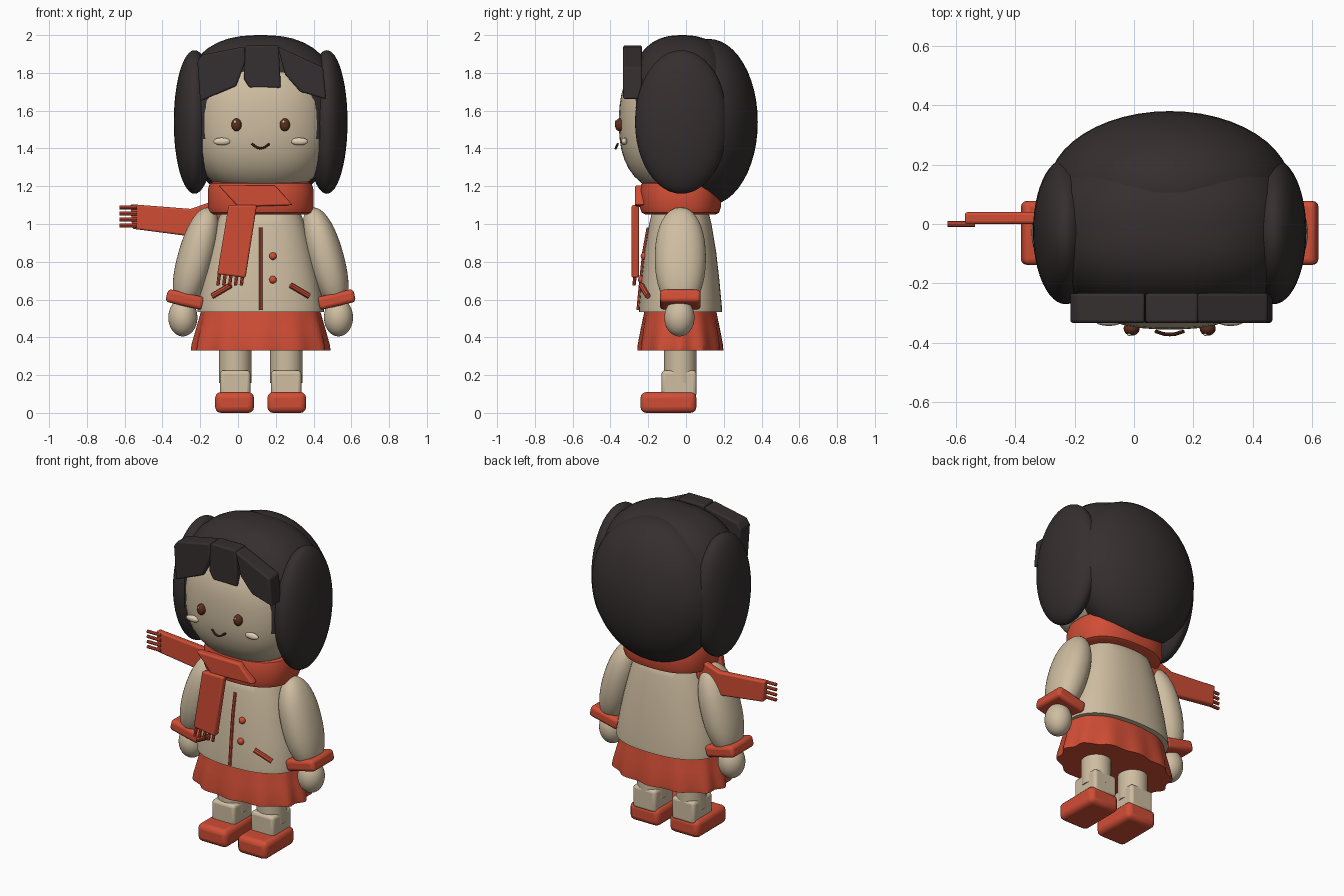
import bpy, bmesh, math
from mathutils import Matrix, Vector

if "Cube" in bpy.data.objects:
    bpy.data.objects.remove(bpy.data.objects["Cube"])

CX = 0.12      # the figure stands right of centre to balance the blowing scarf
CY = -0.03


def material(name, rgb):
    m = bpy.data.materials.new(name)
    m.diffuse_color = (*rgb, 1)
    m.use_nodes = True
    m.node_tree.nodes["Principled BSDF"].inputs["Base Color"].default_value = m.diffuse_color
    return m


CREAM = material("cream", (0.62, 0.51, 0.355))
RED = material("red", (0.63, 0.075, 0.036))
DARK = material("dark_hair", (0.036, 0.028, 0.029))
BROWN = material("brown", (0.11, 0.03, 0.012))
PALE = material("pale_cream", (0.74, 0.63, 0.46))


def finish(bm, name, mat, bevel=0.0, angle=40):
    bmesh.ops.recalc_face_normals(bm, faces=bm.faces)
    me = bpy.data.meshes.new(name)
    bm.to_mesh(me)
    bm.free()
    ob = bpy.data.objects.new(name, me)
    bpy.context.collection.objects.link(ob)
    me.materials.append(mat)
    bpy.ops.object.select_all(action='DESELECT')
    ob.select_set(True)
    bpy.context.view_layer.objects.active = ob
    bpy.ops.object.shade_smooth_by_angle(angle=math.radians(angle))
    if bevel:
        b = ob.modifiers.new("bevel", 'BEVEL')
        b.width, b.segments = bevel, 3
    return ob


def blob(name, mat, loc, radii, n=2.0, tilt=0.0, cut_z=None, seg=48):
    """Rounded form; n above 2 makes it boxier."""
    bm = bmesh.new()
    bmesh.ops.create_uvsphere(bm, u_segments=seg, v_segments=seg // 2, radius=1)
    for v in bm.verts:
        v.co /= sum(abs(c) ** n for c in v.co) ** (1 / n)
    bm.transform(Matrix.Translation(loc) @ Matrix.Rotation(tilt, 4, 'Y') @ Matrix.Diagonal((*radii, 1)))
    if cut_z is not None:
        r = bmesh.ops.bisect_plane(bm, geom=bm.verts[:] + bm.edges[:] + bm.faces[:],
                                   plane_co=(0, 0, cut_z), plane_no=(0, 0, -1), clear_outer=True)
        bmesh.ops.edgeloop_fill(bm, edges=[e for e in r['geom_cut'] if isinstance(e, bmesh.types.BMEdge)])
    return finish(bm, name, mat)


def box(name, mat, loc, size, bevel, tilt=0.0):
    bm = bmesh.new()
    bmesh.ops.create_cube(bm, size=1)
    bm.transform(Matrix.Translation(loc) @ Matrix.Rotation(tilt, 4, 'Y') @ Matrix.Diagonal((*size, 1)))
    return finish(bm, name, mat, bevel)


def plate(name, mat, outline, y0, y1, bevel=0.01):
    """Flat x-z outline given thickness between y0 and y1."""
    bm = bmesh.new()
    f = bm.faces.new([bm.verts.new((x, y0, z)) for x, z in outline])
    r = bmesh.ops.extrude_face_region(bm, geom=[f])
    for v in r['geom']:
        if isinstance(v, bmesh.types.BMVert):
            v.co.y = y1
    return finish(bm, name, mat, bevel, 30)


def lathe(name, mat, rings, n=2.0, folds=0, wave=0.0, seg=64, angle=40):
    """Stacked oval rings (z, rx, ry); folds ripple the lower rings."""
    bm = bmesh.new()
    loops = []
    for i, (z, rx, ry) in enumerate(rings):
        loop = []
        for k in range(seg):
            a = 2 * math.pi * k / seg
            c, s = math.cos(a), math.sin(a)
            d = (abs(c) ** n + abs(s) ** n) ** (-1 / n)
            d *= 1 + wave * math.cos(folds * a) * i / len(rings)
            loop.append(bm.verts.new((CX + rx * c * d, CY + ry * s * d, z)))
        loops.append(loop)
    for a, b in zip(loops, loops[1:]):
        for k in range(seg):
            bm.faces.new((a[k], a[k - 1], b[k - 1], b[k]))
    bm.faces.new(loops[0])
    bm.faces.new(loops[-1])
    return finish(bm, name, mat, angle=angle)


def rod(name, mat, pts, r, seg=8):
    """Straight round rods chained through the points."""
    bm = bmesh.new()
    for a, b in zip(pts, pts[1:]):
        a, b = Vector(a), Vector(b)
        m = Matrix.Translation((a + b) / 2) @ (b - a).to_track_quat('Z', 'Y').to_matrix().to_4x4()
        bmesh.ops.create_cone(bm, cap_ends=True, segments=seg, radius1=r, radius2=r,
                              depth=(b - a).length + r, matrix=m)
    return finish(bm, name, mat)


# Head and hair
blob("head", CREAM, (CX, -0.02, 1.54), (0.38, 0.335, 0.38), 2.5)
blob("hair_cap", DARK, (CX, -0.02, 1.55), (0.43, 0.30, 0.45), 2.5, cut_z=1.45)
blob("hair_back", DARK, (CX, 0.12, 1.54), (0.41, 0.26, 0.44))
plate("fringe_left", DARK, [(-.215, 1.86), (-.19, 1.895), (.035, 1.94), (.04, 1.86), (-.01, 1.73), (-.2, 1.65)], -.333, -.233)
plate("fringe_middle", DARK, [(.04, 1.945), (.215, 1.945), (.227, 1.72), (.06, 1.72), (.03, 1.77)], -.333, -.233)
plate("fringe_right", DARK, [(.21, 1.94), (.45, 1.83), (.467, 1.66), (.33, 1.70), (.25, 1.79)], -.333, -.233)

# Face
for s, side in ((-1, "left"), (1, "right")):
    ex = CX + s * 0.128
    blob("eye_" + side, BROWN, (ex, -0.352, 1.525), (0.027, 0.024, 0.034), seg=24)
    blob("eye_glint_" + side, PALE, (ex - 0.007, -0.372, 1.54), (0.007, 0.005, 0.008), seg=12)
    blob("cheek_" + side, PALE, (CX + s * 0.205, -0.327, 1.437), (0.045, 0.016, 0.02), seg=24)
rod("mouth", BROWN, [(.075, -.362, 1.423), (.10, -.37, 1.405), (.12, -.372, 1.4),
                     (.14, -.37, 1.405), (.165, -.362, 1.423)], 0.006)

# Jacket, skirt and scarf collar
lathe("jacket", CREAM, [(1.09, .15, .11), (1.06, .21, .15), (1.0, .235, .165), (.85, .275, .19),
                        (.7, .31, .207), (.56, .335, .22), (.535, .335, .22)], 2.4)
lathe("skirt", RED, [(.56, .31, .185), (.53, .315, .19), (.45, .335, .205), (.36, .357, .22), (.33, .357, .22)],
      2.3, folds=12, wave=0.045, seg=72, angle=30)
lathe("scarf_collar", RED, [(1.225, .25, .18), (1.215, .27, .205), (1.18, .28, .215), (1.09, .28, .215),
                            (1.06, .27, .205), (1.05, .25, .185)], 2.5)

# Scarf wrap, hanging end and blowing end
plate("scarf_wrap", RED, [(-.105, 1.205), (.195, 1.205), (.29, 1.10), (0, 1.09)], -.27, -.22)
plate("scarf_hanging_end", RED, [(-.05, 1.10), (.1, 1.10), (.04, .715), (-.11, .735)], -.288, -.248)
for i in range(5):
    x = -.098 + i * .031
    rod("hanging_tassel", RED, [(x, -.268, .74), (x - .008, -.275, .68)], 0.009)
plate("scarf_blowing_end", RED, [(-.57, 1.105), (-.25, 1.08), (-.15, 1.115), (-.08, 1.12), (-.10, 1.0),
                                 (-.27, .937), (-.56, .975)], 0.0, 0.04)
for i in range(4):
    z = .992 + i * .032
    rod("blowing_tassel", RED, [(-.54, .0, z), (-.622, .0, z)], 0.01)

# Jacket trim: front strip, buttons, pocket strips
strip = [(CX, -.2, .975), (CX, -.222, .85), (CX, -.238, .7), (CX, -.252, .55)]
rod("front_strip", RED, strip, 0.01)
for z, y in ((.83, -.222), (.705, -.236)):
    blob("button", RED, (.185, y, z), (.02, .018, .02), seg=20)

for s, side in ((-1, "left"), (1, "right")):
    def at(dx, y, z):
        return (CX + s * dx, y, z)
    rod("pocket_" + side, RED, [at(.165, -.234, .672), at(.25, -.205, .622)], 0.015)
    # Side hair
    blob("side_hair_" + side, DARK, at(.35, -.025, 1.54), (.11, .245, .38))
    # Arms
    blob("sleeve_" + side, CREAM, at(.342, CY, .82), (.098, .135, .275), 2.2, tilt=-s * .27)
    blob("hand_" + side, CREAM, at(.412, -.035, .505), (.077, .08, .1))
    box("cuff_" + side, RED, at(.4, CY, .6), (.2, .215, .07), .02, tilt=-s * .23)
    # Legs and shoes
    rod("leg_" + side, CREAM, [at(.135, CY, .2), at(.135, CY, .42)], 0.086, 32)
    box("sock_" + side, CREAM, at(.135, -.037, .155), (.16, .185, .14), .018)
    box("shoe_" + side, RED, at(.138, -.093, .055), (.205, .295, .11), .03)
